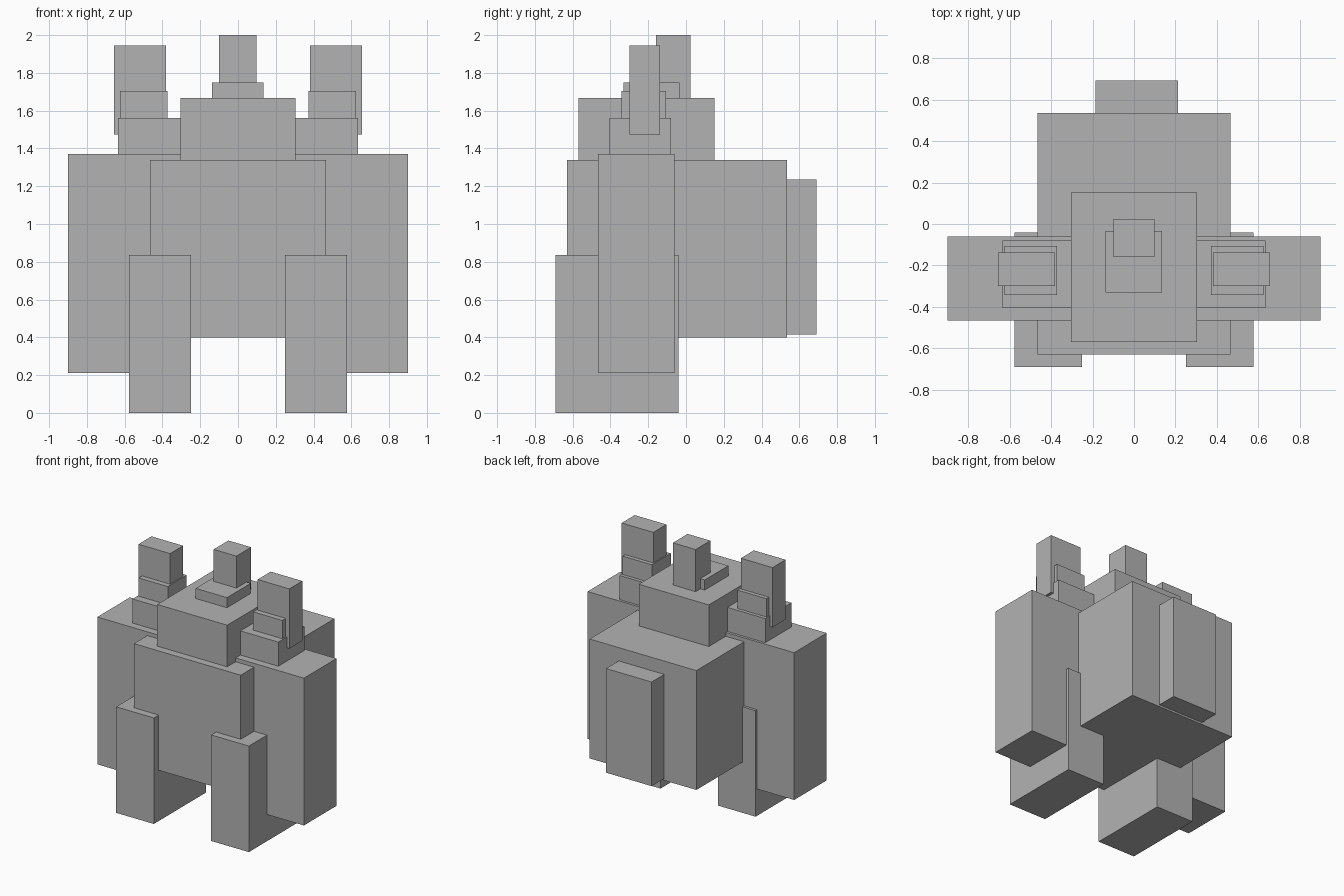
import bpy

if "Cube" in bpy.data.objects:
    bpy.data.objects.remove(bpy.data.objects["Cube"])

# Single flat grey for the whole figure
grey = bpy.data.materials.new("grey")
grey.diffuse_color = (0.45, 0.45, 0.45, 1)
grey.use_nodes = True
grey.node_tree.nodes["Principled BSDF"].inputs["Base Color"].default_value = grey.diffuse_color


def box(name, x, y, z):
    """Box spanning the given (min, max) ranges."""
    bpy.ops.mesh.primitive_cube_add(
        size=1, location=[(a + b) / 2 for a, b in (x, y, z)])
    ob = bpy.context.object
    ob.name = name
    ob.scale = [b - a for a, b in (x, y, z)]
    bpy.ops.object.transform_apply(location=False, rotation=False, scale=True)
    ob.data.materials.append(grey)


def pair(name, x, y, z):
    """Mirrored left and right boxes."""
    box("right_" + name, x, y, z)
    box("left_" + name, (-x[1], -x[0]), y, z)


# Torso and back pack
box("body", (-0.465, 0.465), (-0.63, 0.535), (0.40, 1.34))
box("back_pack", (-0.185, 0.212), (0.53, 0.692), (0.415, 1.235))

# Head with its raised plate and post
box("head", (-0.305, 0.305), (-0.57, 0.152), (1.33, 1.668))
box("head_plate", (-0.138, 0.135), (-0.33, -0.035), (1.66, 1.748))
box("head_post", (-0.10, 0.098), (-0.16, 0.023), (1.66, 2.0))

# Legs and arms
pair("leg", (0.25, 0.578), (-0.69, -0.04), (0.0, 0.835))
pair("arm", (0.29, 0.90), (-0.465, -0.06), (0.21, 1.37))

# Stepped shoulder blocks carrying upright posts
pair("shoulder", (0.29, 0.635), (-0.405, -0.08), (1.36, 1.56))
pair("shoulder_step", (0.372, 0.626), (-0.342, -0.107), (1.55, 1.704))
pair("shoulder_post", (0.381, 0.657), (-0.30, -0.138), (1.475, 1.945))
